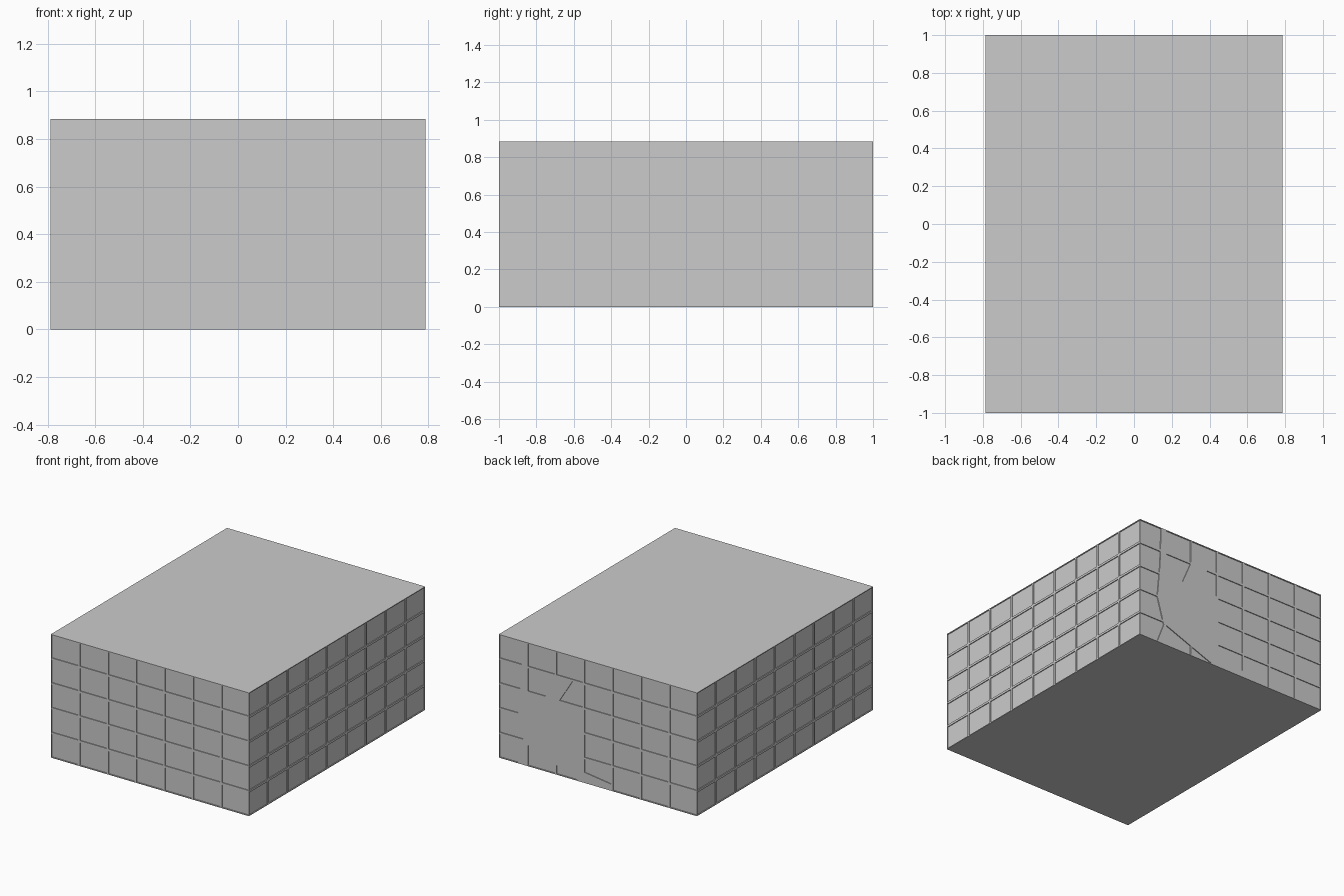
import bpy, bmesh

if "Cube" in bpy.data.objects:
    bpy.data.objects.remove(bpy.data.objects["Cube"])

HX, HY, H = 0.787, 1.0, 0.885      # half width, half length, height
EDGE, GAP, DEPTH = 0.006, 0.016, 0.006
ROWS = 5


def add_box(bm, lo, hi):
    v = bmesh.ops.create_cube(bm, size=1)["verts"]
    for p in v:
        for i in range(3):
            p.co[i] = (lo[i] + hi[i]) / 2 + p.co[i] * (hi[i] - lo[i])


def finish(bm, name):
    bmesh.ops.recalc_face_normals(bm, faces=bm.faces)
    me = bpy.data.meshes.new(name)
    bm.to_mesh(me)
    bm.free()
    ob = bpy.data.objects.new(name, me)
    bpy.context.collection.objects.link(ob)
    return ob


def box(name, lo, hi):
    bm = bmesh.new()
    add_box(bm, lo, hi)
    return finish(bm, name)


def bars(length, start, count):
    """Start and end of each dividing bar, with thin bars at both ends."""
    cell = (length - 2 * EDGE - (count - 1) * GAP) / count
    out = [(start, start + EDGE)]
    for i in range(1, count):
        a = start + EDGE + i * cell + (i - 1) * GAP
        out.append((a, a + GAP))
    return out + [(start + length - EDGE, start + length)]


def lattice(name, axis, side, half, wall, columns):
    """Grid of bars on one wall; axis is the wall's normal axis."""
    bm = bmesh.new()
    n0, n1 = sorted((side * wall, side * (wall - DEPTH)))

    def place(u0, u1, z0, z1):
        if axis == 0:
            add_box(bm, (n0, u0, z0), (n1, u1, z1))
        else:
            add_box(bm, (u0, n0, z0), (u1, n1, z1))

    for u0, u1 in bars(2 * half, -half, columns):
        place(u0, u1, EDGE, H - EDGE)
    for z0, z1 in bars(H, 0, ROWS)[1:-1]:
        place(-half + EDGE, half - EDGE, z0, z1)
    return finish(bm, name)


# solid block with roof and base sheets
box("core", (-HX + DEPTH, -HY + DEPTH, EDGE), (HX - DEPTH, HY - DEPTH, H - EDGE))
box("roof", (-HX, -HY, H - EDGE), (HX, HY, H))
box("base", (-HX, -HY, 0), (HX, HY, EDGE))

# window lattices on the four walls
lattice("front_lattice", 1, -1, HX, HY, 7)
lattice("back_lattice", 1, 1, HX, HY, 7)
lattice("right_lattice", 0, 1, HY, HX, 9)
lattice("left_lattice", 0, -1, HY, HX, 9)


def patch(name, pts):
    """Flush plaster patch on the back wall; u runs 0..1 from +x to -x."""
    bm = bmesh.new()
    vs = [bm.verts.new((HX - 2 * HX * u, HY - DEPTH, z)) for u, z in pts]
    f = bm.faces.new(vs)
    r = bmesh.ops.extrude_face_region(bm, geom=[f])
    for v in r["geom"]:
        if isinstance(v, bmesh.types.BMVert):
            v.co.y = HY
    finish(bm, name)


# irregular blank area on the back wall
patch("blank_strip", [(0.117, 0.88), (0.111, 0.60), (0.096, 0.346), (0.132, 0.15),
                      (0.096, 0.003), (0.146, 0.003), (0.146, 0.88)])
patch("blank_area", [(0.14, 0.155), (0.14, 0.535), (0.234, 0.535), (0.282, 0.712),
                     (0.375, 0.712), (0.305, 0.535), (0.432, 0.535), (0.432, 0.076),
                     (0.57, 0.047), (0.57, 0.003), (0.40, 0.003)])
